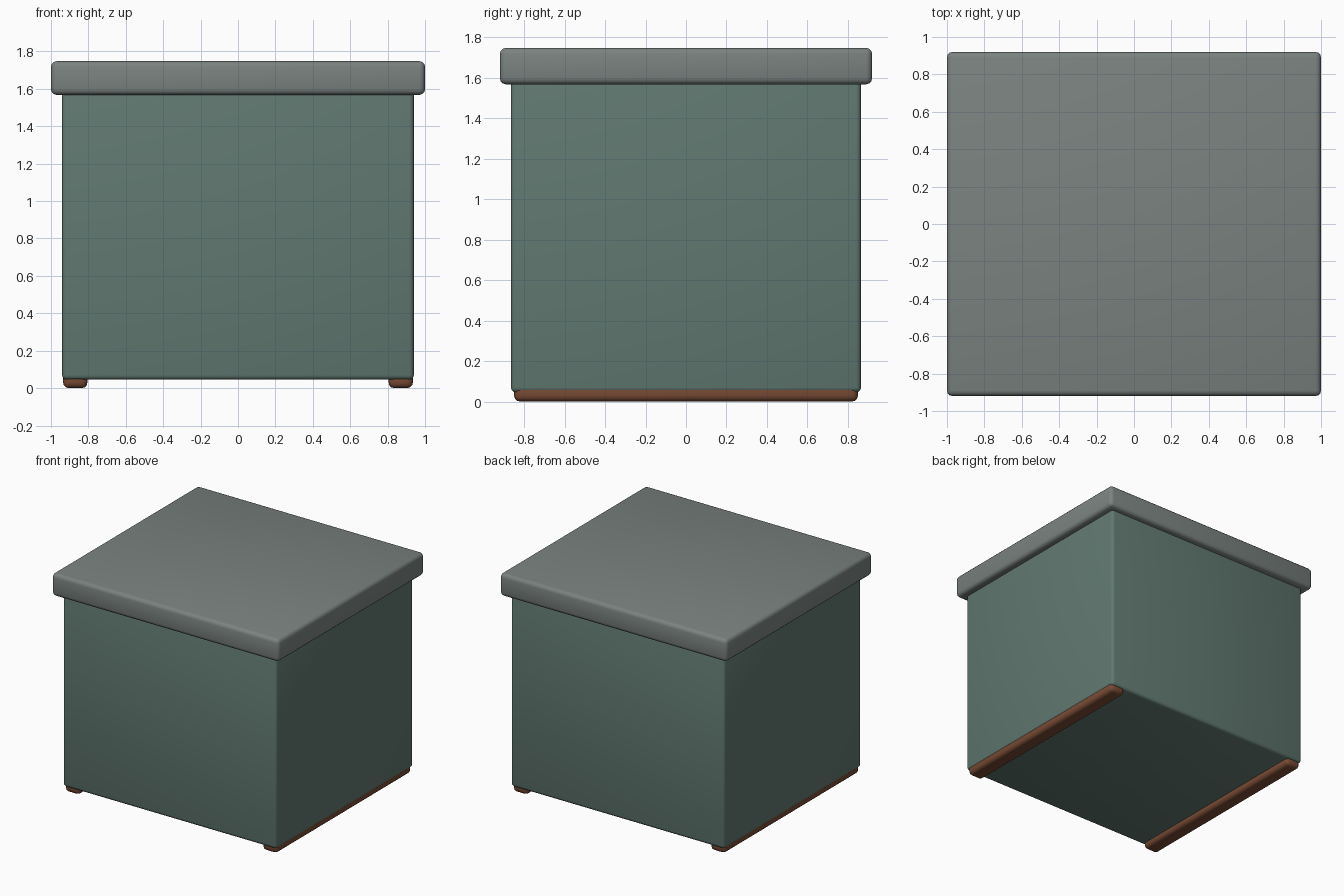
import bpy

if "Cube" in bpy.data.objects:
    bpy.data.objects.remove(bpy.data.objects["Cube"])


def material(name, rgb):
    m = bpy.data.materials.new(name)
    m.diffuse_color = (*rgb, 1)
    m.use_nodes = True
    m.node_tree.nodes["Principled BSDF"].inputs["Base Color"].default_value = m.diffuse_color
    return m


def box(name, centre, size, bevel, mat, segments=3):
    """Box with softly rounded edges."""
    bpy.ops.mesh.primitive_cube_add(size=1, location=centre)
    ob = bpy.context.object
    ob.name = name
    ob.scale = size
    bpy.ops.object.transform_apply(location=False, rotation=False, scale=True)
    mod = ob.modifiers.new("rounded_edges", 'BEVEL')
    mod.width = bevel
    mod.segments = segments
    bpy.ops.object.modifier_apply(modifier=mod.name)
    ob.data.materials.append(mat)
    bpy.ops.object.shade_smooth_by_angle()
    return ob


green = material("green_paint", (0.12, 0.19, 0.165))
grey = material("grey_lid", (0.195, 0.225, 0.215))
brown = material("brown_wood", (0.19, 0.07, 0.035))

# Main chest body, its top tucked into the lid
box("body", (0, 0, 0.82), (1.88, 1.73, 1.55), 0.025, green)

# Overhanging lid
box("lid", (0, 0, 1.658), (2.0, 1.84, 0.18), 0.03, grey)

# Two runners along the sides, partly sunk into the body
for side, x in (("left", -0.87), ("right", 0.87)):
    box(side + "_runner", (x, 0, 0.045), (0.13, 1.70, 0.09), 0.03, brown)
